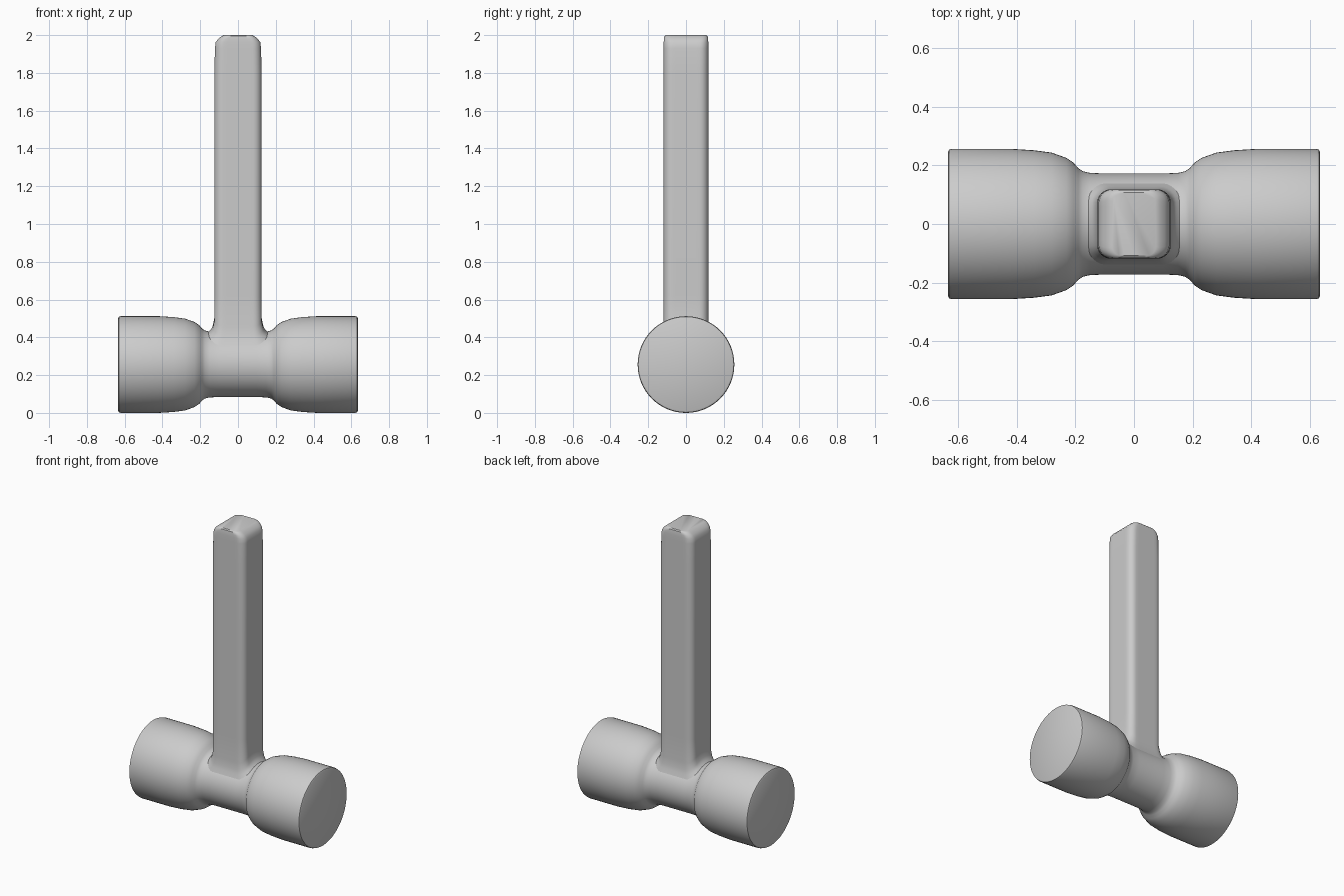
import bpy
import bmesh
import math

cube = bpy.data.objects.get("Cube")
if cube:
    bpy.data.objects.remove(cube, do_unlink=True)

grey = bpy.data.materials.new("plain_grey")
grey.use_nodes = True
GREY = (0.6, 0.6, 0.6, 1)
grey.diffuse_color = GREY
grey.node_tree.nodes["Principled BSDF"].inputs["Base Color"].default_value = GREY

AXIS_Z = 0.256   # height of the head's axis
NECK_R = 0.172   # radius of the waist between the two faces


def loft(name, rings):
    """Skin a stack of closed rings and cap both ends."""
    bm = bmesh.new()
    loops = [[bm.verts.new(p) for p in ring] for ring in rings]
    n = len(loops[0])
    for a, b in zip(loops, loops[1:]):
        for i in range(n):
            j = (i + 1) % n
            bm.faces.new((a[i], a[j], b[j], b[i]))
    bm.faces.new(loops[0][::-1])
    bm.faces.new(loops[-1])
    bmesh.ops.recalc_face_normals(bm, faces=bm.faces)
    mesh = bpy.data.meshes.new(name)
    bm.to_mesh(mesh)
    bm.free()
    mesh.materials.append(grey)
    obj = bpy.data.objects.new(name, mesh)
    bpy.context.collection.objects.link(obj)
    bpy.ops.object.select_all(action='DESELECT')
    obj.select_set(True)
    bpy.context.view_layer.objects.active = obj
    bpy.ops.object.shade_smooth_by_angle(angle=math.radians(40))
    return obj


def circle(x, r, n=64):
    return [(x, r * math.cos(2 * math.pi * i / n),
             AXIS_Z + r * math.sin(2 * math.pi * i / n)) for i in range(n)]


def rounded_rect(hx, hy, r, arc=6, edge=8):
    """Rounded rectangle with subdivided straight sides."""
    pts = []
    corners = [(1, 1), (-1, 1), (-1, -1), (1, -1)]
    for k, (sx, sy) in enumerate(corners):
        for i in range(arc + 1):
            t = math.pi / 2 * (k + i / arc)
            pts.append((sx * (hx - r) + r * math.cos(t),
                        sy * (hy - r) + r * math.sin(t)))
        nx, ny = corners[(k + 1) % 4]
        x0, y0 = pts[-1]
        t = math.pi / 2 * (k + 1)
        x1 = nx * (hx - r) + r * math.cos(t)
        y1 = ny * (hy - r) + r * math.sin(t)
        for i in range(1, edge):
            f = i / edge
            pts.append((x0 + (x1 - x0) * f, y0 + (y1 - y0) * f))
    return pts


# Head: mirrored profile turned about the x axis
half = [(0.10, 0.172), (0.15, 0.174), (0.175, 0.18), (0.19, 0.19),
        (0.205, 0.208), (0.23, 0.225), (0.28, 0.243), (0.34, 0.251),
        (0.42, 0.256), (0.62, 0.256), (0.63, 0.253), (0.634, 0.245)]
profile = [(-x, r) for x, r in reversed(half)] + half
loft("hammer_head", [circle(x, r) for x, r in profile])

# Handle: fillet rings draped over the neck, then a straight shaft
rings = []
for spread, lift in [(0.045, -0.012), (0.032, 0.002), (0.018, 0.014),
                     (0.008, 0.035), (0.0, 0.075)]:
    ring = rounded_rect(0.125 + spread, 0.118 + spread * 0.6, 0.045 + spread * 0.5)
    rings.append([(x, y, AXIS_Z + math.sqrt(NECK_R ** 2 - y * y) + lift)
                  for x, y in ring])

# Shaft and its crown, sloped mainly on the left and right sides
for hx, hy, r, z in [(0.125, 0.118, 0.045, 0.62), (0.125, 0.118, 0.045, 1.8),
                     (0.122, 0.118, 0.045, 1.93), (0.118, 0.118, 0.044, 1.962),
                     (0.105, 0.117, 0.04, 1.98), (0.088, 0.115, 0.035, 1.994),
                     (0.074, 0.108, 0.03, 2.0)]:
    rings.append([(x, y, z) for x, y in rounded_rect(hx, hy, r)])
loft("handle", rings)
